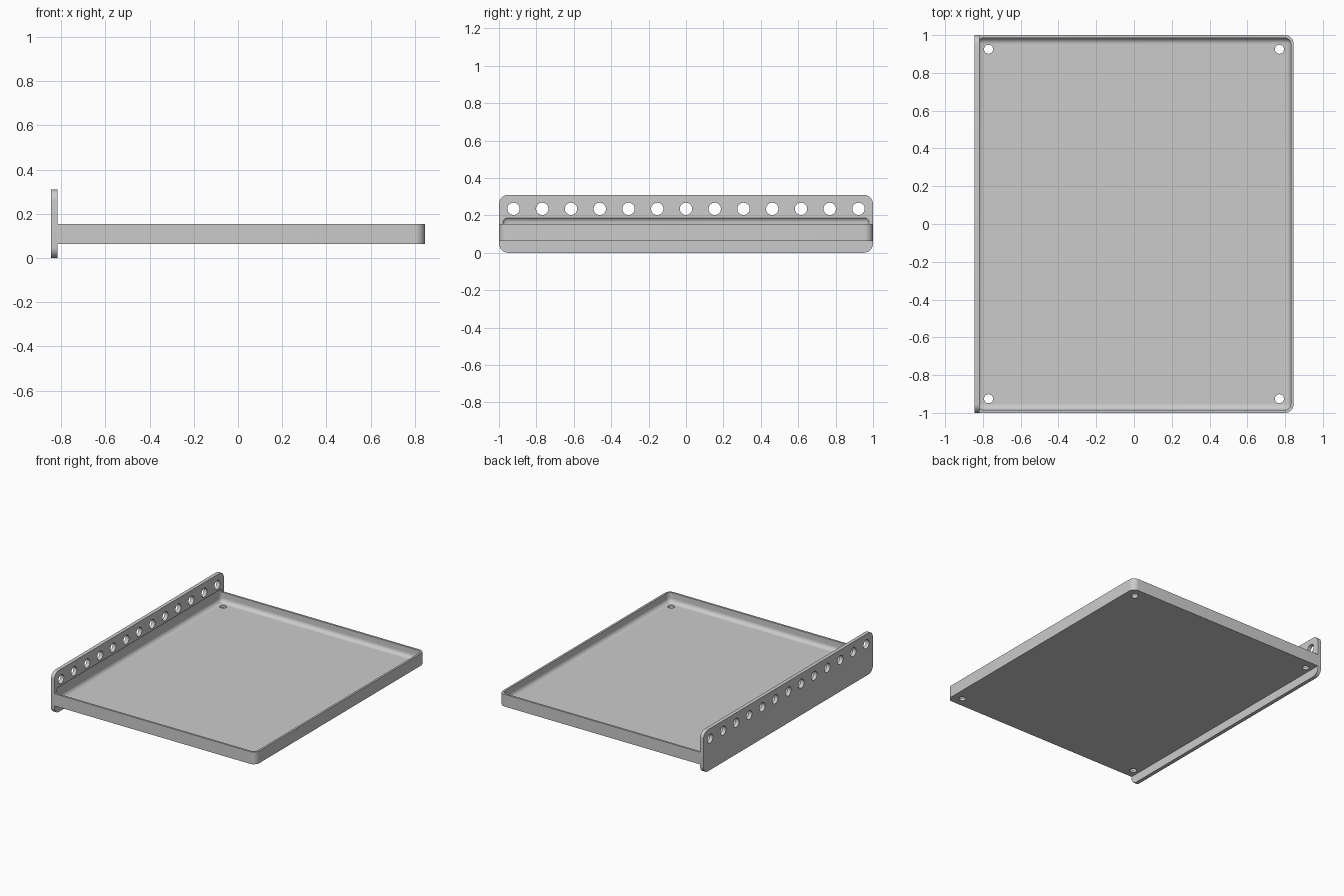
import bpy, bmesh, math
from mathutils import Matrix, Vector

if "Cube" in bpy.data.objects:
    bpy.data.objects.remove(bpy.data.objects["Cube"], do_unlink=True)

grey = bpy.data.materials.new("light grey")
grey.use_nodes = True
colour = (0.6, 0.6, 0.6, 1)
grey.diffuse_color = colour
grey.node_tree.nodes["Principled BSDF"].inputs["Base Color"].default_value = colour

PLATE_BACK, PLATE_FACE, RIGHT_END = -0.845, -0.817, 0.845
TRAY_BOTTOM, TRAY_TOP, FLOOR = 0.064, 0.155, 0.083


def make_object(name, bm):
    bmesh.ops.recalc_face_normals(bm, faces=bm.faces)
    mesh = bpy.data.meshes.new(name)
    bm.to_mesh(mesh)
    bm.free()
    obj = bpy.data.objects.new(name, mesh)
    bpy.context.collection.objects.link(obj)
    mesh.materials.append(grey)
    return obj


def box(lo, hi):
    bm = bmesh.new()
    lo, hi = Vector(lo), Vector(hi)
    size = Matrix.Diagonal((*(hi - lo), 1))
    bmesh.ops.create_cube(bm, size=1, matrix=Matrix.Translation((lo + hi) / 2) @ size)
    return bm


def round_edges(bm, radius, segments, rule=lambda a, b: True):
    edges = [e for e in bm.edges if rule(e.verts[0].co, e.verts[1].co)]
    bmesh.ops.bevel(bm, geom=edges, offset=radius, segments=segments,
                    profile=0.5, affect='EDGES')


def hole_cutter(name, centres, radius, depth, turn):
    bm = bmesh.new()
    for c in centres:
        bmesh.ops.create_cone(bm, cap_ends=True, segments=32, radius1=radius, radius2=radius,
                              depth=depth, matrix=Matrix.Translation(c) @ turn)
    return make_object(name, bm)


def cut(obj, cutter):
    mod = obj.modifiers.new("cut", 'BOOLEAN')
    mod.operation, mod.solver, mod.object = 'DIFFERENCE', 'EXACT', cutter
    bpy.context.view_layer.objects.active = obj
    bpy.ops.object.modifier_apply(modifier=mod.name)


# Tray body with rounded free corners
bm = box((PLATE_FACE, -1, TRAY_BOTTOM), (RIGHT_END, 1, TRAY_TOP))
round_edges(bm, 0.045, 8, lambda a, b: abs(a.z - b.z) > 0.01 and a.x > 0)
tray = make_object("tray", bm)

# Upright mounting plate with rounded corners
bm = box((PLATE_BACK, -1, 0), (PLATE_FACE, 1, 0.31))
round_edges(bm, 0.05, 8, lambda a, b: abs(a.x - b.x) > 0.01)
plate = make_object("mounting_plate", bm)

# Soft-edged pocket that hollows the tray and dips into the plate
bm = box((-0.83, -0.985, FLOOR), (0.83, 0.985, 0.193))
round_edges(bm, 0.032, 8)
pocket = make_object("pocket_cutter", bm)

# Corner drain holes and the row of plate holes
drains = hole_cutter("drain_cutter", [(x, y, FLOOR) for x in (-0.77, 0.77) for y in (-0.925, 0.925)],
                     0.024, 0.1, Matrix.Identity(4))
row = hole_cutter("row_cutter", [(PLATE_FACE, i * 0.1537, 0.235) for i in range(-6, 7)],
                  0.033, 0.2, Matrix.Rotation(math.pi / 2, 4, 'Y'))

for obj, cutters in ((tray, (pocket, drains)), (plate, (pocket, row))):
    for cutter in cutters:
        cut(obj, cutter)

for cutter in (pocket, drains, row):
    bpy.data.objects.remove(cutter, do_unlink=True)

# Smooth the curved faces, keep edges sharp
for obj in (tray, plate):
    bpy.ops.object.select_all(action='DESELECT')
    obj.select_set(True)
    bpy.context.view_layer.objects.active = obj
    bpy.ops.object.shade_smooth_by_angle(angle=math.radians(30))
